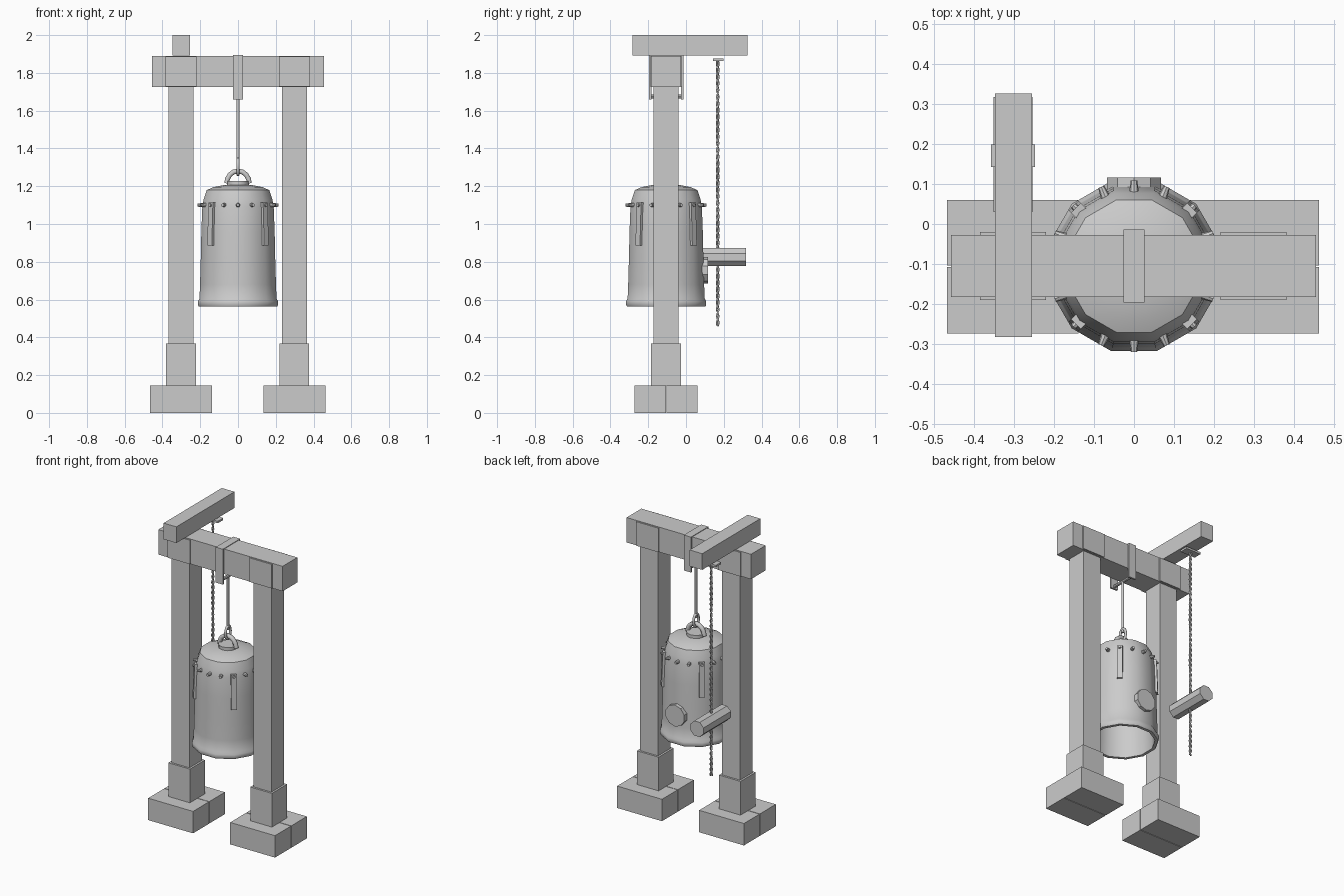
import bpy, bmesh, math
from math import sin, cos, pi
from mathutils import Matrix, Vector

if "Cube" in bpy.data.objects:
    bpy.data.objects.remove(bpy.data.objects["Cube"])

YC = -0.105  # frame and bell plane


def finish(name, bm, smooth=None):
    bmesh.ops.recalc_face_normals(bm, faces=bm.faces)
    me = bpy.data.meshes.new(name)
    bm.to_mesh(me)
    bm.free()
    ob = bpy.data.objects.new(name, me)
    bpy.context.collection.objects.link(ob)
    if smooth:
        bpy.ops.object.select_all(action='DESELECT')
        ob.select_set(True)
        bpy.context.view_layer.objects.active = ob
        bpy.ops.object.shade_smooth_by_angle(angle=math.radians(smooth))
    return ob


def box(name, x0, x1, y0, y1, z0, z1):
    bm = bmesh.new()
    m = Matrix.Translation(((x0 + x1) / 2, (y0 + y1) / 2, (z0 + z1) / 2)) @ Matrix.Diagonal((x1 - x0, y1 - y0, z1 - z0, 1))
    bmesh.ops.create_cube(bm, size=1, matrix=m)
    return finish(name, bm)


def cylinder(name, p0, p1, r, sides, spin=0.0, smooth=None):
    bm = bmesh.new()
    a, b = Vector(p0), Vector(p1)
    d = b - a
    m = Matrix.Translation((a + b) / 2) @ d.to_track_quat('Z', 'Y').to_matrix().to_4x4() @ Matrix.Rotation(spin, 4, 'Z')
    bmesh.ops.create_cone(bm, cap_ends=True, segments=sides, radius1=r, radius2=r, depth=d.length, matrix=m)
    return finish(name, bm, smooth)


def tube(name, pts, r, cyclic=False, res=1):
    cu = bpy.data.curves.new(name, 'CURVE')
    cu.dimensions = '3D'
    cu.bevel_depth = r
    cu.bevel_resolution = res
    cu.use_fill_caps = True
    sp = cu.splines.new('POLY')
    sp.points.add(len(pts) - 1)
    for p, co in zip(sp.points, pts):
        p.co = (*co, 1)
    sp.use_cyclic_u = cyclic
    ob = bpy.data.objects.new(name, cu)
    bpy.context.collection.objects.link(ob)
    return ob


# Stone bases, sockets, posts and beam sleeves, left and right
for side, c in (("left", -0.302), ("right", 0.298)):
    box(f"{side}_base_front", c - 0.164, c + 0.164, -0.273, YC - 0.002, 0, 0.145)
    box(f"{side}_base_back", c - 0.164, c + 0.164, YC + 0.002, 0.06, 0, 0.145)
    box(f"{side}_socket", c - 0.079, c + 0.079, YC - 0.079, YC + 0.079, 0.145, 0.368)
    box(f"{side}_post", c - 0.066, c + 0.066, YC - 0.066, YC + 0.066, 0.36, 1.74)
    box(f"{side}_sleeve", c - 0.082, c + 0.082, YC - 0.085, YC + 0.085, 1.727, 1.886)

# Main beam and striker arm on top
box("main_beam", -0.456, 0.454, YC - 0.077, YC + 0.077, 1.725, 1.89)
box("striker_arm", -0.347, -0.254, -0.282, 0.326, 1.893, 2.0)

# Beam hanger: strap over the beam with a cross pin
for s in (-1, 1):
    y0, y1 = sorted((YC + s * 0.078, YC + s * 0.091))
    box("hanger_strap", -0.026, 0.026, y0, y1, 1.66, 1.892)
box("hanger_top", -0.026, 0.026, YC - 0.091, YC + 0.091, 1.885, 1.894)
cylinder("hanger_pin", (0, YC - 0.085, 1.675), (0, YC + 0.085, 1.675), 0.01, 8)
cylinder("bell_rod", (0, YC, 1.32), (0, YC, 1.68), 0.008, 8, smooth=50)
tube("link_ring", [(0, YC + 0.026 * cos(t), 1.303 + 0.042 * sin(t)) for t in [i * pi / 8 for i in range(16)]], 0.009, True)

# Bell: twelve-sided hollow lathe, profile given as apothem and height
profile = [(0.188, 0.562), (0.207, 0.562), (0.212, 0.572), (0.212, 0.592), (0.204, 0.605),
           (0.201, 0.68), (0.197, 0.82), (0.194, 0.96), (0.189, 1.09), (0.182, 1.13),
           (0.165, 1.18), (0.13, 1.195), (0.07, 1.207), (0, 1.21)]
profile = [(0, 1.185), (0.145, 1.16), (0.17, 1.08), (0.178, 0.9), (0.184, 0.65)] + profile
bm = bmesh.new()
k = 1 / cos(pi / 12)
verts = [bm.verts.new((r * k * sin(pi / 12), -r * k * cos(pi / 12), z)) for r, z in profile]
edges = [bm.edges.new(p) for p in zip(verts, verts[1:])]
bmesh.ops.spin(bm, geom=verts + edges, axis=(0, 0, 1), cent=(0, 0, 0), steps=12, angle=2 * pi, use_merge=False)
bmesh.ops.remove_doubles(bm, verts=bm.verts, dist=0.0005)
bell = finish("bell", bm, 35)
bell.location.y = YC

# Studs around the shoulder
bm = bmesh.new()
for i in range(16):
    a = i * pi / 8
    m = Matrix.Translation((0.196 * sin(a), YC - 0.196 * cos(a), 1.1)) @ Matrix.Rotation(a, 4, 'Z') @ Matrix.Rotation(pi / 2, 4, 'X')
    bmesh.ops.create_cone(bm, cap_ends=True, segments=8, radius1=0.013, radius2=0.008, depth=0.036, matrix=m)
finish("shoulder_studs", bm)

# Four upright ribs following the wall
bm = bmesh.new()
for i in range(4):
    m = (Matrix.Translation((0, YC, 0)) @ Matrix.Rotation(pi / 4 + i * pi / 2, 4, 'Z') @ Matrix.Translation((0.199, 0, 1.0))
         @ Matrix.Rotation(-0.035, 4, 'Y') @ Matrix.Diagonal((0.02, 0.034, 0.228, 1)))
    bmesh.ops.create_cube(bm, size=1, matrix=m)
finish("bell_ribs", bm)

# Strike plate, crown disc and crown loop
cylinder("strike_plate", (0, 0.085, 0.755), (0, 0.116, 0.755), 0.071, 10)
cylinder("crown_disc", (0, YC, 1.195), (0, YC, 1.228), 0.058, 12, smooth=35)
tube("crown_loop", [(0.06 * cos(t), YC, 1.215 + 0.066 * sin(t)) for t in [i * pi / 8 for i in range(9)]], 0.015)

# Striker log, its two-strand rope and the rope plate
cylinder("striker_log", (-0.302, 0.03, 0.825), (-0.302, 0.317, 0.825), 0.0525, 8, pi / 8)
for s in (0, pi):
    tube("striker_rope", [(-0.302 + 0.005 * cos(t * 0.9 + s), 0.168 + 0.005 * sin(t * 0.9 + s), 0.46 + 1.41 * t / 140) for t in range(141)], 0.0055, res=0)
box("rope_plate", -0.357, -0.247, 0.142, 0.198, 1.864, 1.877)
